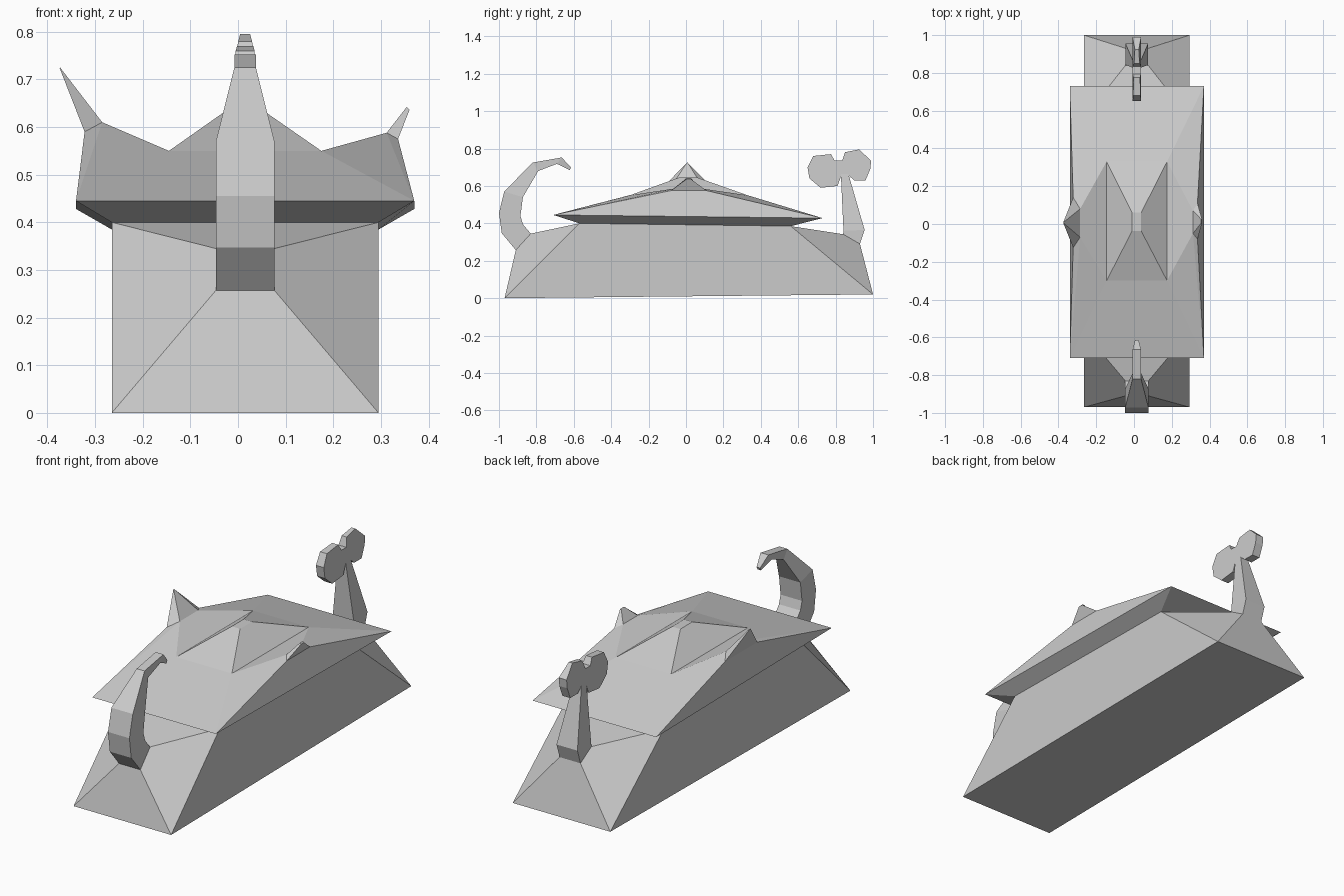
import bpy
import bmesh

cube = bpy.data.objects.get("Cube")
if cube:
    bpy.data.objects.remove(cube, do_unlink=True)

# One plain grey for the whole model
grey = bpy.data.materials.new("plain grey")
grey.use_nodes = True
COLOUR = (0.6, 0.6, 0.6, 1)
grey.diffuse_color = COLOUR
grey.node_tree.nodes["Principled BSDF"].inputs["Base Color"].default_value = COLOUR

MID = 0.015  # centre line of the hull


def make(name, rings, cap_start=True, cap_end=True):
    """Loft a list of vertex rings into a flat-shaded solid."""
    bm = bmesh.new()
    rows = [[bm.verts.new(p) for p in ring] for ring in rings]
    for a, b in zip(rows, rows[1:]):
        n = len(a)
        for i in range(n):
            j = (i + 1) % n
            bm.faces.new((a[i], a[j], b[j], b[i]))
    if cap_start:
        bm.faces.new(rows[0])
    if cap_end:
        bm.faces.new(rows[-1])
    finish(name, bm)


def finish(name, bm):
    bmesh.ops.remove_doubles(bm, verts=bm.verts, dist=0.0005)
    bmesh.ops.recalc_face_normals(bm, faces=bm.faces)
    mesh = bpy.data.meshes.new(name)
    bm.to_mesh(mesh)
    bm.free()
    mesh.materials.append(grey)
    obj = bpy.data.objects.new(name, mesh)
    bpy.context.collection.objects.link(obj)


def rung(outer, inner, half):
    """Cross-section of a swept stem, given its outer and inner (y, z)."""
    return [(MID - half, *outer), (MID + half, *outer),
            (MID + half, *inner), (MID - half, *inner)]


# Hull: tapered ends drawn in towards the root of each stem
L, R = -0.265, 0.295
FRONT_ROOT = ((-0.91, 0.257), (-0.83, 0.345))
BACK_ROOT = ((0.93, 0.29), (0.84, 0.342))


def hull_ring(low, high):
    return [(L, *low), (R, *low), (R, *high), (L, *high)]


make("hull", [
    rung(*FRONT_ROOT, 0.0615),
    hull_ring((-0.97, 0), (-0.57, 0.4)),
    hull_ring((1.0, 0.02), (0.56, 0.385)),
    rung(*BACK_ROOT, 0.06),
])

# Curled stem at the front
make("front_curl", [
    rung(*FRONT_ROOT, 0.0615),
    rung((-0.985, 0.347), (-0.872, 0.395), 0.0615),
    rung((-1.0, 0.455), (-0.885, 0.44), 0.0615),
    rung((-0.972, 0.57), (-0.872, 0.54), 0.0615),
    rung((-0.82, 0.725), (-0.79, 0.68), 0.0225),
    rung((-0.665, 0.752), (-0.69, 0.718), 0.0225),
    rung((-0.615, 0.70), (-0.622, 0.685), 0.01),
])

# Tapered stem at the back
make("back_stem", [
    rung(*BACK_ROOT, 0.06),
    rung((0.955, 0.365), (0.842, 0.36), 0.06),
    rung((0.868, 0.665), (0.828, 0.665), 0.0225),
])

# Double-lobed head on the back stem, thinner towards its top
outline = [(0.65, 0.70), (0.68, 0.76), (0.775, 0.77), (0.795, 0.735),
           (0.835, 0.735), (0.85, 0.78), (0.925, 0.795), (0.99, 0.735),
           (0.985, 0.69), (0.96, 0.63), (0.90, 0.63), (0.865, 0.66),
           (0.83, 0.655), (0.81, 0.60), (0.72, 0.59), (0.66, 0.64)]


def thickness(z):
    return 0.0225 - 0.012 * max(0, min(1, (z - 0.75) / 0.045))


make("back_head", [[(MID + s * thickness(z), y, z) for y, z in outline]
                   for s in (-1, 1)])

# Deck: rim, sloping underside, two valleys, raised middle and side peaks
bm = bmesh.new()


def face(*points):
    bm.faces.new([bm.verts.new(p) for p in points])


def quad_band(a, b):
    for i in range(4):
        j = (i + 1) % 4
        face(a[i], a[j], b[j], b[i])


rim = [(-0.34, -0.71, 0.445), (0.37, -0.71, 0.445),
       (0.37, 0.73, 0.428), (-0.34, 0.73, 0.428)]
seat = [(L, -0.57, 0.4), (R, -0.57, 0.4), (R, 0.56, 0.385), (L, 0.56, 0.385)]
valley = [(-0.145, -0.3, 0.55), (0.175, -0.3, 0.55),
          (0.175, 0.33, 0.55), (-0.145, 0.33, 0.55)]
peak = [(-0.01, -0.037, 0.645), (0.038, -0.037, 0.645),
        (0.038, 0.06, 0.645), (-0.01, 0.06, 0.645)]
quad_band(rim, seat)
quad_band(valley, peak)
face(*seat)
face(*peak)
face(rim[0], rim[1], valley[1], valley[0])
face(rim[2], rim[3], valley[3], valley[2])

# Side shoulders: (inner front, inner back, outer front, outer back) of each horn
shoulders = {
    "right": (0, 3, [(-0.285, -0.07, 0.61), (-0.285, 0.08, 0.61),
                     (-0.322, -0.125, 0.59), (-0.322, 0.14, 0.59)]),
    "left": (1, 2, [(0.312, -0.05, 0.588), (0.312, 0.07, 0.588),
                    (0.336, -0.08, 0.575), (0.336, 0.11, 0.575)]),
}
for f, b, (inf, inb, outf, outb) in shoulders.values():
    face(valley[f], valley[b], inb, inf)
    for corner, dip, inner, outer in ((rim[f], valley[f], inf, outf),
                                      (rim[b], valley[b], inb, outb)):
        face(corner, dip, inner)
        face(corner, inner, outer)
    face(rim[f], outf, outb, rim[b])
    face(inf, inb, outb, outf)
finish("deck", bm)

# Horns on the shoulders
tips = {"right": (-0.374, 0.007, 0.725, 0.002), "left": (0.357, 0.015, 0.642, 0.012)}
for side, (x, y, z, r) in tips.items():
    inf, inb, outf, outb = shoulders[side][2]
    s = 1 if side == "right" else -1
    top = [(x + s * r / 4, y - r, z), (x + s * r / 4, y + r, z),
           (x - s * r / 4, y + r, z - r / 2), (x - s * r / 4, y - r, z - r / 2)]
    make(side + "_horn", [[inf, inb, outb, outf], top])
